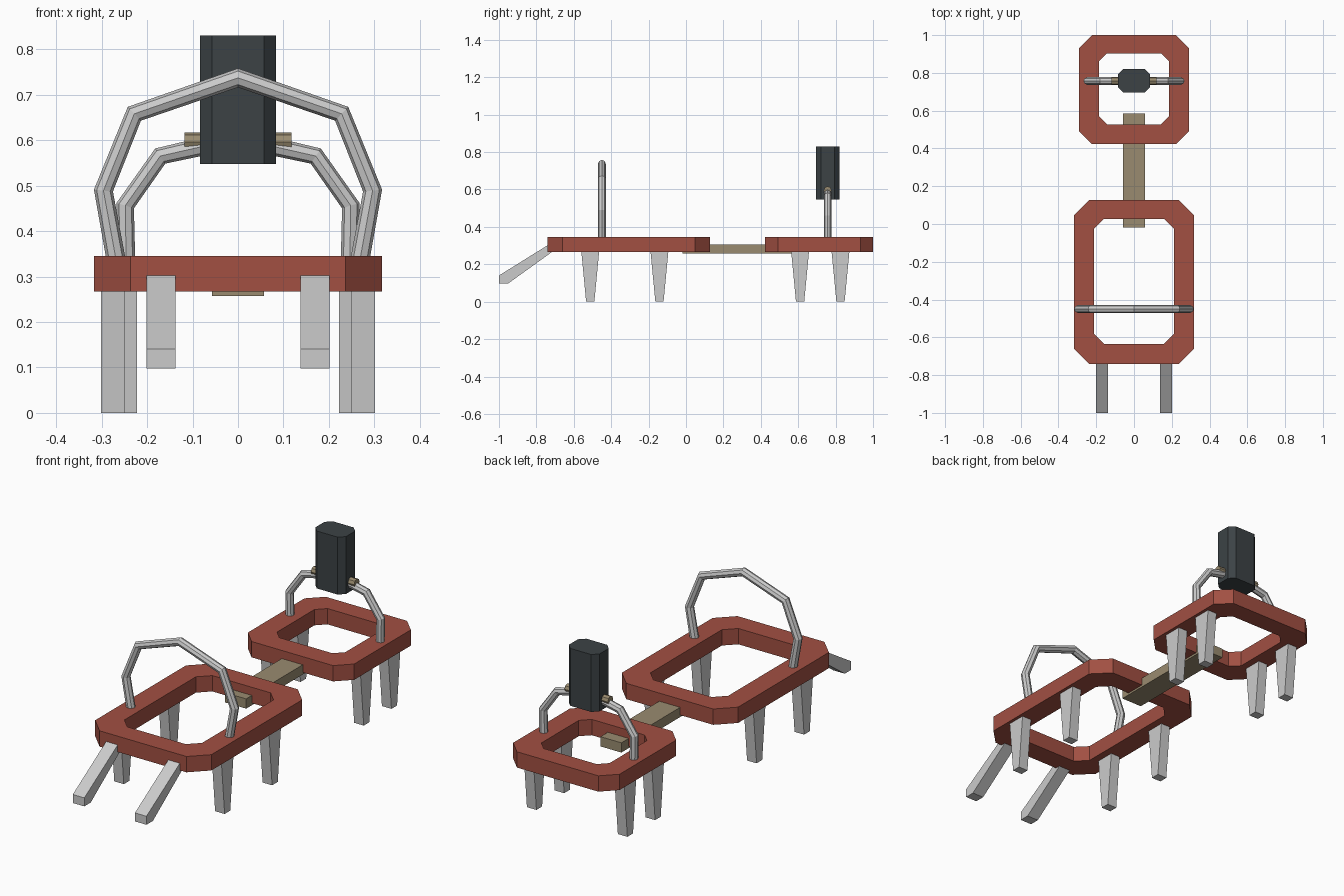
import bpy, bmesh, math
from mathutils import Vector

if "Cube" in bpy.data.objects:
    bpy.data.objects.remove(bpy.data.objects["Cube"])


def material(name, rgb):
    m = bpy.data.materials.new(name)
    m.diffuse_color = (*rgb, 1)
    m.use_nodes = True
    m.node_tree.nodes["Principled BSDF"].inputs["Base Color"].default_value = m.diffuse_color
    return m


RED = material("red_paint", (0.36, 0.08, 0.055))
TAN = material("tan_wood", (0.32, 0.26, 0.16))
DARK = material("dark_plastic", (0.045, 0.055, 0.06))


def finish(name, bm, mat=None):
    bmesh.ops.recalc_face_normals(bm, faces=bm.faces)
    me = bpy.data.meshes.new(name)
    bm.to_mesh(me)
    bm.free()
    ob = bpy.data.objects.new(name, me)
    bpy.context.collection.objects.link(ob)
    if mat:
        me.materials.append(mat)
    return ob


def loft(name, rings, mat=None, closed=False):
    """Skin a series of equal rings; cap the ends or close the series."""
    bm = bmesh.new()
    vs = [[bm.verts.new(p) for p in ring] for ring in rings]
    n = len(vs[0])
    for a, b in zip(vs, vs[1:] + vs[:1] if closed else vs[1:]):
        for i in range(n):
            j = (i + 1) % n
            bm.faces.new((a[i], a[j], b[j], b[i]))
    if not closed:
        bm.faces.new(vs[0])
        bm.faces.new(vs[-1])
    return finish(name, bm, mat)


def octagon(hx, y0, y1, c, z):
    """Rectangle with cut corners."""
    return [(hx, y0 + c, z), (hx, y1 - c, z), (hx - c, y1, z), (c - hx, y1, z),
            (-hx, y1 - c, z), (-hx, y0 + c, z), (c - hx, y0, z), (hx - c, y0, z)]


def rect(x0, x1, y0, y1, z):
    return [(x0, y0, z), (x1, y0, z), (x1, y1, z), (x0, y1, z)]


def tube(name, path, y, r, mat=None, sides=8):
    """Tube along a path in the xz plane, rings set on the corner bisectors."""
    pts = [Vector((x, y, z)) for x, z in path]
    rings = []
    for i, p in enumerate(pts):
        d0 = (p - pts[i - 1]).normalized() if i else Vector()
        d1 = (pts[i + 1] - p).normalized() if i + 1 < len(pts) else Vector()
        d = (d0 + d1).normalized()
        nrm = Vector((-d.z, 0, d.x))
        rings.append([p + nrm * r * math.cos(a) + Vector((0, 1, 0)) * r * math.sin(a)
                      for a in (math.tau * k / sides for k in range(sides))])
    return loft(name, rings, mat)


# Ring-shaped platforms: outer half width, y range, corner, then the opening
Z0, Z1 = 0.267, 0.345
for name, outer, inner in (
        ("front_frame", (0.317, -0.74, 0.127, 0.08), (0.212, -0.635, 0.027, 0.053)),
        ("rear_frame", (0.29, 0.423, 1.0, 0.068), (0.186, 0.528, 0.903, 0.042))):
    loft(name, [octagon(*outer, Z0), octagon(*outer, Z1),
                octagon(*inner, Z1), octagon(*inner, Z0)], RED, closed=True)

# Connecting beam
loft("connecting_beam", [rect(-0.057, 0.057, -0.018, 0.585, 0.257),
                         rect(-0.057, 0.057, -0.018, 0.585, 0.305)], TAN)

# Tapered legs and sloping front shafts on both sides
SHAFT = [(-1, 0.098), (-1, 0.14), (-0.735, 0.305), (-0.715, 0.305), (-0.715, 0.267), (-0.95, 0.098)]
for side, s in (("left", -1), ("right", 1)):
    for i, (x, y) in enumerate(((0.275, -0.512), (0.275, -0.142), (0.248, 0.61), (0.248, 0.826))):
        x *= s
        loft(f"leg_{side}_{i + 1}", [rect(x - 0.026, x + 0.026, y - 0.022, y + 0.022, 0),
                                     rect(x - 0.026, x + 0.026, y - 0.048, y + 0.048, 0.272)])
    loft(f"shaft_{side}", [[(s * x, y, z) for y, z in SHAFT] for x in (0.138, 0.201)])

# Front hoop
half = [(0.267, 0.33), (0.296, 0.489), (0.228, 0.658)]
tube("front_hoop", half + [(0, 0.737)] + [(-x, z) for x, z in reversed(half)], -0.45, 0.021)

# Rear support arms and pivot collars
for side, s in (("left", -1), ("right", 1)):
    arm = [(0.246, 0.33), (0.248, 0.456), (0.171, 0.565), (0.078, 0.586)]
    tube(f"rear_arm_{side}", [(s * x, z) for x, z in arm], 0.757, 0.02)
    tube(f"pivot_collar_{side}", [(s * 0.075, 0.596), (s * 0.118, 0.596)], 0.757, 0.021, TAN)

# Upright seat block with cut corners
loft("seat_block", [octagon(0.084, 0.695, 0.82, 0.027, z) for z in (0.547, 0.83)], DARK)
